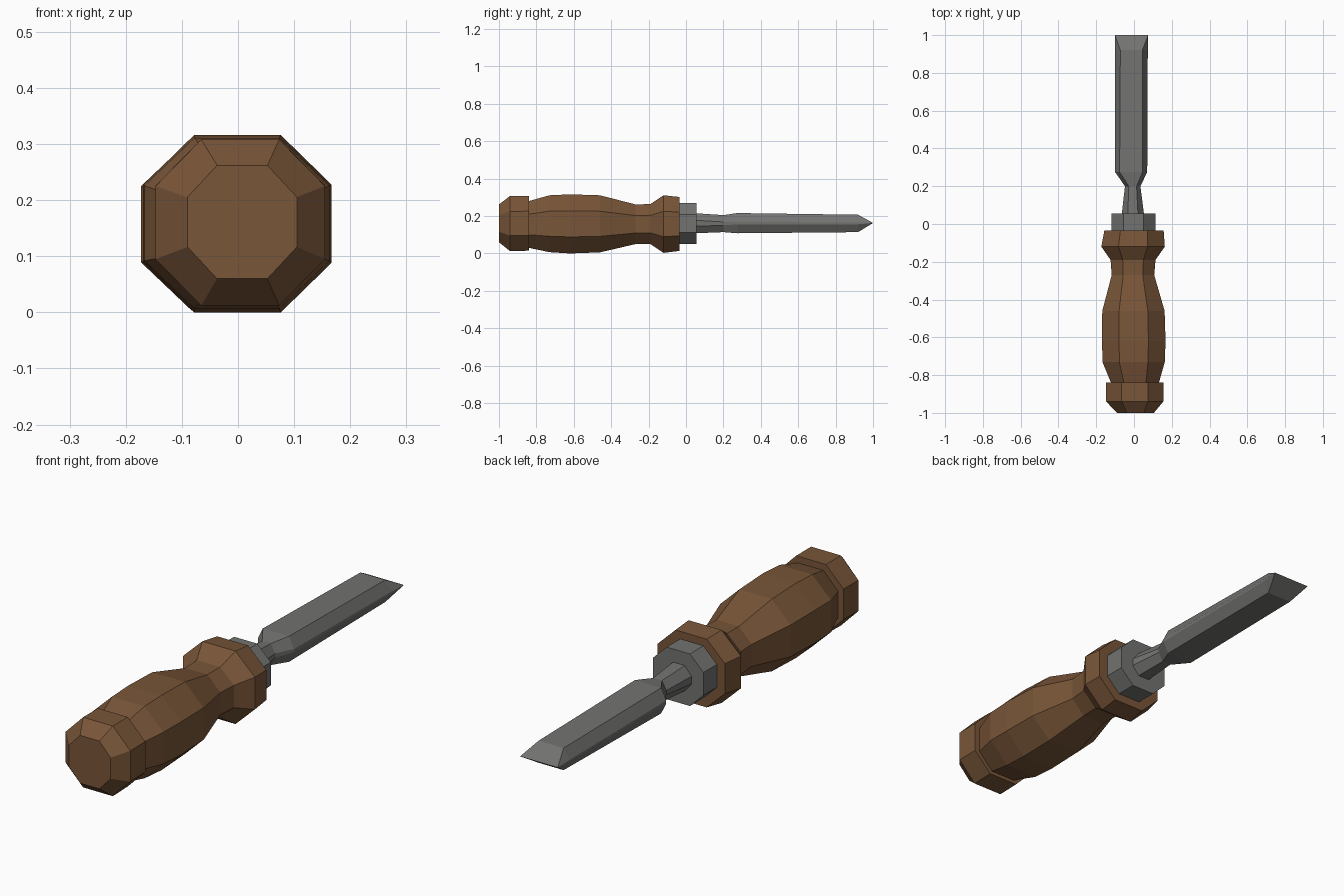
import bpy, bmesh

cube = bpy.data.objects.get("Cube")
if cube:
    bpy.data.objects.remove(cube, do_unlink=True)


def material(name, colour):
    m = bpy.data.materials.new(name)
    m.use_nodes = True
    m.diffuse_color = (*colour, 1)
    m.node_tree.nodes["Principled BSDF"].inputs["Base Color"].default_value = (*colour, 1)
    return m


def octagon(bm, y, x0, x1, z0, z1, fx, fz):
    """Ring of eight points; fx and fz set the length of the flats."""
    cx, cz, rx, rz = (x0 + x1) / 2, (z0 + z1) / 2, (x1 - x0) / 2, (z1 - z0) / 2
    signs = [(1, fz), (fx, 1), (-fx, 1), (-1, fz), (-1, -fz), (-fx, -1), (fx, -1), (1, -fz)]
    return [bm.verts.new((cx + rx * a, y, cz + rz * b)) for a, b in signs]


def loft(name, mat, sections, fx=0.46, fz=0.44):
    """Skin flat-sided octagons given as y, left/right and bottom/top limits."""
    bm = bmesh.new()
    rings = [octagon(bm, *s, *([fx, fz] if len(s) == 5 else [])) for s in sections]
    for a, b in zip(rings, rings[1:]):
        for i in range(8):
            j = (i + 1) % 8
            bm.faces.new((a[i], a[j], b[j], b[i]))
    bm.faces.new(rings[0])
    bm.faces.new(rings[-1][::-1])
    bmesh.ops.remove_doubles(bm, verts=bm.verts, dist=0.0005)
    bmesh.ops.recalc_face_normals(bm, faces=bm.faces)
    mesh = bpy.data.meshes.new(name)
    bm.to_mesh(mesh)
    bm.free()
    mesh.materials.append(mat)
    obj = bpy.data.objects.new(name, mesh)
    bpy.context.collection.objects.link(obj)
    return obj


wood = material("brown wood", (0.19, 0.092, 0.04))
steel = material("grey steel", (0.17, 0.17, 0.165))

# Butt cap of the handle
loft("handle_cap", wood, [
    (-1.0, -0.09, 0.105, 0.06, 0.262),
    (-0.94, -0.147, 0.155, 0.012, 0.308),
    (-0.84, -0.147, 0.155, 0.015, 0.308),
])

# Swelling grip, narrow neck and flared shoulder
loft("handle_grip", wood, [
    (-0.84, -0.122, 0.132, 0.03, 0.28),
    (-0.73, -0.167, 0.163, 0.007, 0.311),
    (-0.62, -0.169, 0.167, 0.0, 0.316),
    (-0.46, -0.168, 0.162, 0.006, 0.311),
    (-0.27, -0.118, 0.107, 0.05, 0.262),
    (-0.19, -0.124, 0.114, 0.05, 0.264),
    (-0.12, -0.173, 0.163, 0.003, 0.311),
    (-0.035, -0.157, 0.157, 0.014, 0.302),
])

# Metal collar
loft("collar", steel, [
    (-0.05, -0.12, 0.115, 0.05, 0.27),
    (0.055, -0.12, 0.115, 0.05, 0.27),
])

# Shank widening into the blade, ending in a flat edge
loft("blade", steel, [
    (0.05, -0.065, 0.053, 0.108, 0.215, 0.46, 0.3),
    (0.2, -0.048, 0.034, 0.114, 0.205, 0.5, 0.2),
    (0.275, -0.1, 0.07, 0.108, 0.216, 0.72, 0.12),
    (0.92, -0.101, 0.073, 0.114, 0.207, 0.67, 0.1),
    (1.0, -0.101, 0.075, 0.163, 0.163, 1.0, 0.0),
])
